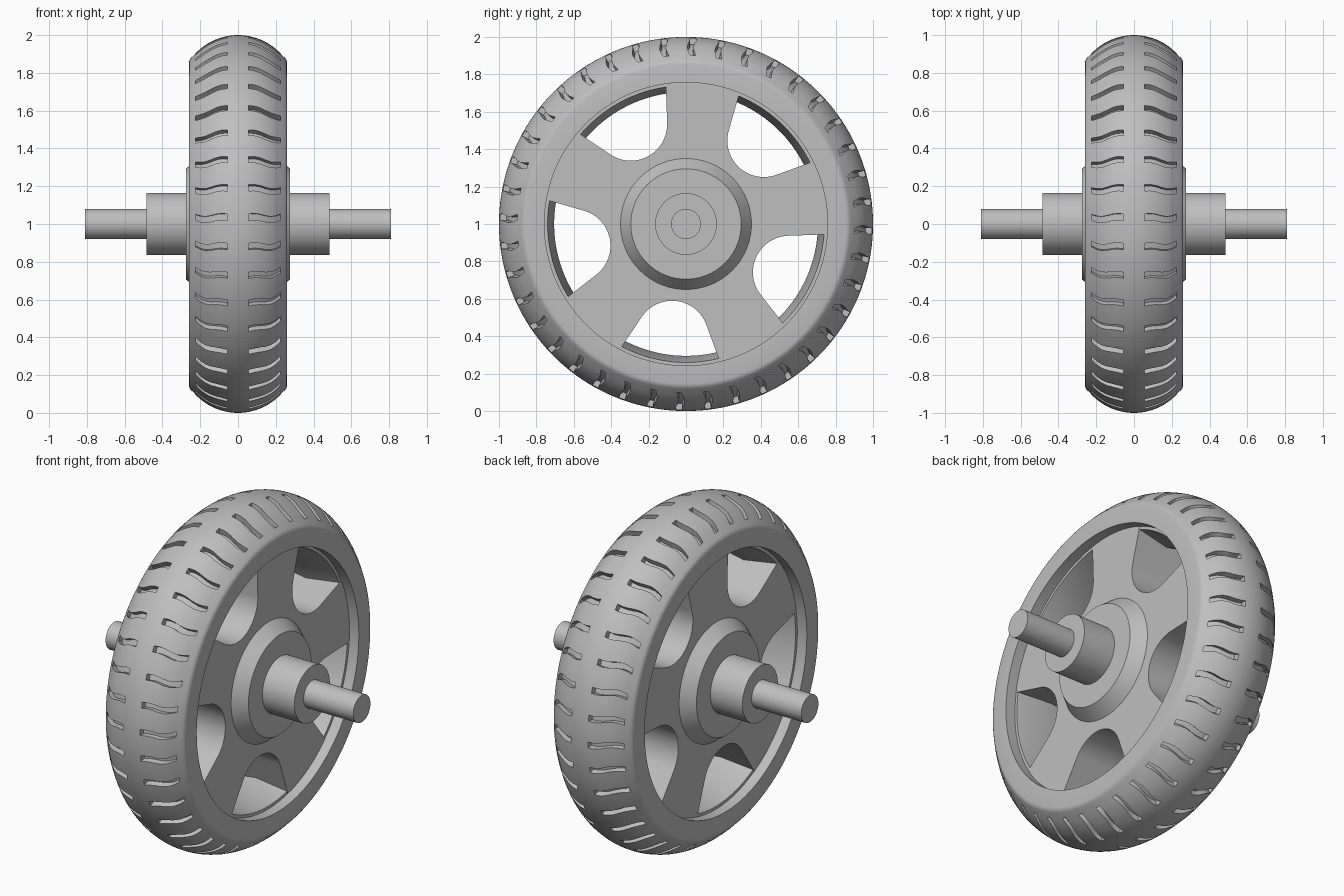
import bpy, bmesh, math
from math import sin, cos, radians, sqrt, pi

cube = bpy.data.objects.get("Cube")
if cube:
    bpy.data.objects.remove(cube, do_unlink=True)

grey = bpy.data.materials.new("plain grey")
grey.use_nodes = True
GREY = (0.52, 0.52, 0.52, 1)
grey.diffuse_color = GREY
grey.node_tree.nodes["Principled BSDF"].inputs["Base Color"].default_value = GREY


def polar(x, r, a):
    """Point at radius r and angle a around the axle."""
    return (x, r * cos(a), 1 + r * sin(a))


def finish(bm, name):
    bmesh.ops.recalc_face_normals(bm, faces=bm.faces)
    mesh = bpy.data.meshes.new(name)
    bm.to_mesh(mesh)
    bm.free()
    mesh.materials.append(grey)
    obj = bpy.data.objects.new(name, mesh)
    bpy.context.collection.objects.link(obj)
    return obj


def smooth(obj):
    bpy.ops.object.select_all(action="DESELECT")
    obj.select_set(True)
    bpy.context.view_layer.objects.active = obj
    bpy.ops.object.shade_smooth_by_angle(angle=radians(30))


def lathe(name, half, steps):
    """Closed ring around the axle; half lists (x, r) for the +x side, mirrored to -x."""
    profile = half + [(-x, r) for x, r in reversed(half) if x > 0]
    bm = bmesh.new()
    rings = [[bm.verts.new(polar(x, r, 2 * pi * i / steps)) for x, r in profile]
             for i in range(steps)]
    n = len(profile)
    for i in range(steps):
        a, b = rings[i], rings[(i + 1) % steps]
        for j in range(n):
            k = (j + 1) % n
            bm.faces.new((a[j], a[k], b[k], b[j]))
    return finish(bm, name)


def shaft(name, length, radius):
    bm = bmesh.new()
    ends = [[bm.verts.new(polar(x, radius, 2 * pi * i / 64)) for i in range(64)]
            for x in (-length, length)]
    for ring in ends:
        bm.faces.new(ring)
    for i in range(64):
        k = (i + 1) % 64
        bm.faces.new((ends[0][i], ends[0][k], ends[1][k], ends[1][i]))
    obj = finish(bm, name)
    smooth(obj)


# Tyre with a round crown and flat side walls
CROWN = 0.31


def crown(x):
    return 1 - CROWN + sqrt(CROWN ** 2 - x ** 2)


half = [(0.235 * i / 12, crown(0.235 * i / 12)) for i in range(13)]
half += [(0.25, 0.878), (0.257, 0.868), (0.26, 0.855), (0.26, 0.757)]
tyre = lathe("tyre", half, 160)

# Wavy tread grooves, cut from both shoulders
TREADS = 40
WAVE = [(0.055, 0.0), (0.085, 0.003), (0.115, 0.0), (0.145, -0.008),
        (0.175, -0.012), (0.2, -0.007), (0.225, 0.004)]
bm = bmesh.new()
for side in (-1, 1):
    for t in range(TREADS):
        base = radians(6.9) + 2 * pi * t / TREADS
        sections = []
        for x, s in WAVE:
            corners = []
            for dr, w in ((-0.035, -1), (-0.035, 1), (0.03, 1), (0.03, -1)):
                # the wave mirrors front to back so it leans the same way round
                angle = base - s + w * 0.017
                corners.append(bm.verts.new(polar(side * x, crown(x) + dr, angle)))
            sections.append(corners)
        bm.faces.new(sections[0])
        bm.faces.new(sections[-1])
        for a, b in zip(sections, sections[1:]):
            for j in range(4):
                k = (j + 1) % 4
                bm.faces.new((a[j], a[k], b[k], b[j]))
cutter = finish(bm, "groove_cutter")
cut = tyre.modifiers.new("grooves", "BOOLEAN")
cut.operation = "DIFFERENCE"
cut.solver = "EXACT"
cut.object = cutter
bpy.context.view_layer.objects.active = tyre
bpy.ops.object.modifier_apply(modifier=cut.name)
bpy.data.objects.remove(cutter, do_unlink=True)
smooth(tyre)

# Rim band that narrows towards the middle
rim = lathe("rim", [(0, 0.705), (0.198, 0.74), (0.198, 0.758)], 128)
smooth(rim)

# Thick spoked disc: five rounded openings between five spokes
FACE, RIM_R = 0.2, 0.757
ROUND, CENTRE, FLARE = 0.195, 0.61, radians(27)
outline = []
for k in range(5):
    mid = radians(-97 + 72 * k)
    opening = [(0.706, -0.268)]
    for i in range(25):
        a = (pi / 2 - FLARE) * (i / 12 - 1)
        opening.append((CENTRE - ROUND * cos(a), ROUND * sin(a)))
    opening.append((0.706, 0.268))
    for u, v in opening:
        outline.append(polar(-FACE, math.hypot(u, v), mid + math.atan2(v, u)))
    edge = math.atan2(0.268, 0.706)
    span = radians(72) - 2 * edge
    for i in range(1, 12):
        outline.append(polar(-FACE, RIM_R, mid + edge + span * i / 12))
bm = bmesh.new()
plate = bm.faces.new([bm.verts.new(p) for p in outline])
far = bmesh.ops.extrude_face_region(bm, geom=[plate], use_keep_orig=True)
moved = [g for g in far["geom"] if isinstance(g, bmesh.types.BMVert)]
bmesh.ops.translate(bm, verts=moved, vec=(2 * FACE, 0, 0))
spokes = finish(bm, "spoked_disc")
smooth(spokes)

# Hub boss with a sloped edge, then the stepped axle
hub = lathe("hub_boss", [(0.19, 0.35), (0.2, 0.35), (0.275, 0.295), (0.275, 0.1)], 96)
smooth(hub)
shaft("axle_sleeve", 0.485, 0.165)
shaft("axle", 0.81, 0.08)
